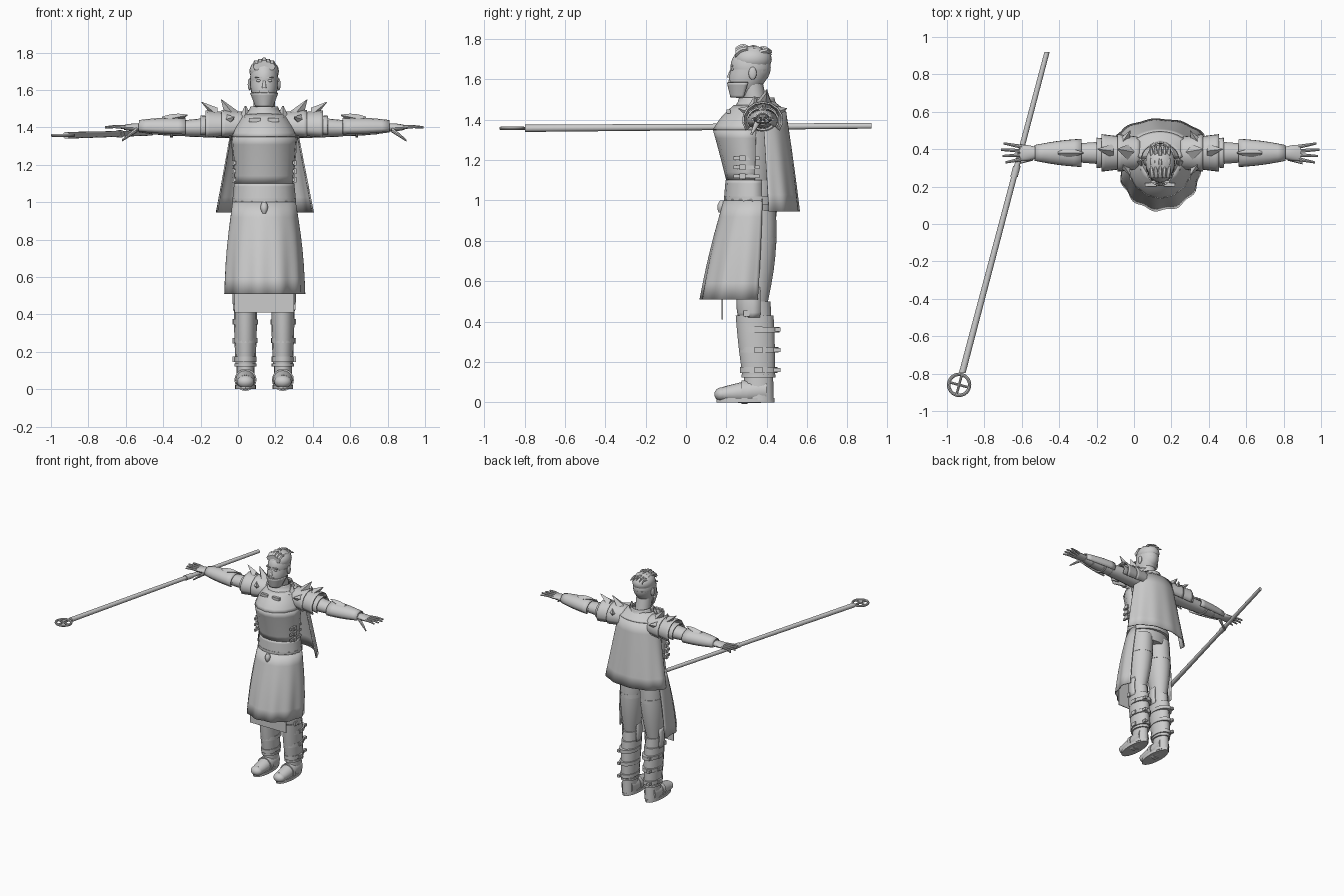
import bpy, bmesh
from math import cos, sin, pi, radians
from mathutils import Vector, Matrix

cube = bpy.data.objects.get("Cube")
if cube:
    bpy.data.objects.remove(cube, do_unlink=True)

shade = (.6, .6, .6, 1)
grey = bpy.data.materials.new("plain_grey")
grey.use_nodes = True
grey.diffuse_color = shade
grey.node_tree.nodes["Principled BSDF"].inputs["Base Color"].default_value = shade

FIGURE_X = .14
# Arcs of open shells, in degrees
FRONT, BACK, OVER, APRON = (175, 365), (0, 180), (-35, 215), (160, 380)
parts = []


def point(x, y, z):
    return Vector((x, y, z))


def finish(name, bm, centre=FIGURE_X):
    bmesh.ops.recalc_face_normals(bm, faces=bm.faces)
    mesh = bpy.data.meshes.new(name)
    bm.to_mesh(mesh)
    bm.free()
    mesh.materials.append(grey)
    part = bpy.data.objects.new(name, mesh)
    part.location.x = centre
    bpy.context.collection.objects.link(part)
    parts.append(part)
    return part


def limb(name, start, end, size, end_size=None, depth=1, end_depth=None, bulge=0, lift=0,
         sides=16, steps=6, arc=None, folds=0, centre=FIGURE_X):
    """Elliptical sections from start to end; an arc leaves an open shell with thickness."""
    end_size = size if end_size is None else end_size
    end_depth = depth if end_depth is None else end_depth
    way = end - start
    along = max(range(3), key=lambda axis: abs(way[axis]))
    wide, deep = [axis for axis in range(3) if axis != along]
    first, last = arc or (0, 360)
    count = sides + 1 if arc else sides
    bm = bmesh.new()
    rows = []
    for step in range(steps + 1):
        t = step / steps
        radius = size + (end_size - size) * t + bulge * sin(pi * t)
        ratio = depth + (end_depth - depth) * t
        row = []
        for i in range(count):
            angle = radians(first + (last - first) * i / sides)
            ripple = radius * (1 + folds * t * cos(11 * angle))
            spot = start.lerp(end, t)
            spot[wide] += ripple * cos(angle)
            spot[deep] += ripple * ratio * sin(angle)
            spot.z += lift * sin(pi * t)
            row.append(bm.verts.new(spot))
        rows.append(row)
    for row, after in zip(rows, rows[1:]):
        for i in range(sides):
            j = (i + 1) % count
            bm.faces.new((row[i], row[j], after[j], after[i]))
    if not arc:
        bm.faces.new(rows[0])
        bm.faces.new(rows[-1])
    part = finish(name, bm, centre)
    if arc:
        solid = part.modifiers.new("thickness", 'SOLIDIFY')
        solid.thickness = .008
        solid.offset = 0


def box(name, spot, *size):
    bm = bmesh.new()
    bmesh.ops.create_cube(bm, size=1, matrix=Matrix.Translation(spot) @ Matrix.Diagonal((*size, 1)))
    finish(name, bm)


def ball(name, spot, *radii):
    bm = bmesh.new()
    bmesh.ops.create_uvsphere(bm, u_segments=20, v_segments=12, radius=1,
                              matrix=Matrix.Translation(spot) @ Matrix.Diagonal((*radii, 1)))
    finish(name, bm)


def band(name, spot, width, size, depth=1):
    """A short strap wrapped round a limb, along the width vector."""
    limb(name, spot - width / 2, spot + width / 2, size, depth=depth, sides=20, steps=1)


up, side, forward = point(0, 0, 1), point(1, 0, 0), point(0, -1, 0)

# Torso
hips, belt, waist = point(0, .34, .9), point(0, .33, 1), point(0, .33, 1.1)
chest, collar, throat = point(0, .33, 1.35), point(0, .35, 1.47), point(0, .35, 1.51)
limb("hips", hips, waist, .16, .14, depth=.65, end_depth=.85, bulge=.01)
limb("upper_body", waist, chest, .14, .17, depth=.8)
limb("shoulders", chest, collar, .17, .11, depth=.75, bulge=.02)
limb("collar", collar - up * .02, throat, .12, .07, end_depth=1.2, arc=BACK, bulge=-.01)
limb("collar_front", collar - up * .02, throat, .12, .07, end_depth=1.2, arc=FRONT, bulge=-.01)

# Ridged breastplate, waist plate and belt
limb("breastplate", waist, chest, .155, .175, depth=.82, end_depth=1.1, sides=8, arc=FRONT)
limb("breastplate_top", chest, collar, .175, .1, depth=1.1, bulge=.01, sides=8, arc=FRONT)
limb("waist_plate", belt, waist, .167, .157, depth=.83, sides=10, arc=APRON)
band("belt", belt, up * .04, .17, .84)
limb("belt_knot", belt + forward * .15, belt + forward * .16 - up * .06, .012, .008, bulge=.01)

# Cloth
limb("skirt", belt, point(0, .285, .51), .165, .21, depth=.85, end_depth=1, bulge=.01,
     sides=48, arc=APRON, folds=.03)
box("inner_panel", point(0, .18, .52), .32, .006, .22)
cape_top = point(0, .38, 1.44)
limb("cape", cape_top, point(0, .41, .945), .165, .257, depth=.68, end_depth=.58,
     sides=44, arc=BACK, folds=.02)
limb("cape_shoulders", collar + up * .02, cape_top, .1, .165, depth=.8, end_depth=.68, arc=BACK)

# Head
chin, temple = point(0, .28, 1.52), point(0, .32, 1.65)
limb("neck", collar - up * .03, temple - up * .05, .058)
ball("skull", temple + up * .01, .076, .1, .1)
limb("jaw", chin, temple, .04, .076, depth=1.3, bulge=.01, sides=24)
limb("beard", chin - up * .01, chin.lerp(temple, .5), .043, .072, depth=1.3, arc=FRONT)
limb("nose", temple + forward * .095, temple + forward * .106 - up * .04, .006, .012)
box("moustache", temple + forward * .1 - up * .06, .05, .018, .012)
ball("hair", point(0, .33, 1.7), .079, .095, .066)
for row in range(3):
    for column in range(-2, 3):
        root = point(column * .02, .245 + row * .05, 1.74 - row * .005 - abs(column) * .008)
        limb("hair_tuft", root, root + point(column * .006, .08, .01), .02, .003,
             lift=.02, sides=6)

# Parts on one side, mirrored afterwards
middle_parts = len(parts)
eye = temple + point(.03, -.09, 0)
ball("eye", eye, .013, .008, .007)
box("eyebrow", eye + up * .017 + forward * .004, .038, .012, .007)
ball("ear", point(.078, .33, 1.63), .01, .02, .032)

# Arm and bracer
shoulder, elbow, wrist = point(.1, .38, 1.405), point(.42, .38, 1.395), point(.67, .38, 1.4)
limb("upper_arm", shoulder, elbow, .078, .052, depth=.85)
limb("forearm", elbow, wrist, .053, .033, depth=.8, bulge=.006)
limb("bracer", elbow, wrist, .073, .039, depth=.72, end_depth=.9, bulge=.005, sides=10, arc=OVER)
limb("elbow_point", elbow.lerp(wrist, .5) + up * .04, elbow + up * .07 - side * .01,
     .02, .003, bulge=.01, sides=4)
for t in (.3, .7):
    band("bracer_strap", elbow.lerp(wrist, t), side * .015, .076 - t * .04, .78)

# Hand
knuckles = wrist + side * .08
limb("palm", wrist - side * .01, knuckles, .03, .044, depth=.7, end_depth=.3, bulge=.004)
for finger in range(4):
    spread = finger - 1.5
    base = knuckles + point(-.01, spread * .022, 0)
    reach = .115 - abs(spread - .3) * .015
    limb("finger", base, base + point(reach, spread * .012, 0), .011, .006, lift=.004, sides=8)
limb("thumb", wrist + point(.01, -.025, -.01), wrist + point(.09, -.055, -.07), .016, .006, sides=8)

# Layered shoulder armour with spikes
for t in (.03, .3):
    limb("shoulder_plate", shoulder.lerp(elbow, t), shoulder.lerp(elbow, t + .37), .083, .098,
         depth=.9, sides=10, arc=OVER)
limb("shoulder_cuff", shoulder.lerp(elbow, .55), shoulder.lerp(elbow, .75), .07, .078, depth=.8, arc=OVER)
limb("outer_spike", shoulder + point(.15, .01, .06), shoulder + point(.235, .02, .13), .04, .002, sides=4)
limb("upper_spike", shoulder + point(.06, 0, .06), shoulder + point(.13, .02, .145), .05, .002, sides=4)
for way in (-1, 1):
    limb("shoulder_fin", shoulder + point(.1, way * .06, .03), shoulder + point(.06, way * .12, .05),
         .035, .002, sides=4)
limb("neck_guard", shoulder + point(0, -.05, .04), shoulder + point(0, -.04, .11), .035, .004, sides=4)
box("chest_clasp", point(.05, .21, 1.44), .06, .02, .02)
for i in range(3):
    strap = waist + point(.157, -.03, .02 + i * .045)
    box("side_strap", strap, .012, .13, .018)
    box("side_buckle", strap + side * .008 + forward * .02, .016, .03, .028)

# Leg
hip, knee, ankle = point(.08, .35, .95), point(.1, .34, .5), point(.1, .36, .1)
limb("thigh", hip, knee, .08, .055, depth=1.2, bulge=.014)
limb("shin", knee, ankle, .056, .046, depth=1.4, bulge=.004)
band("thigh_cuff", hip.lerp(knee, .33), up * .03, .086, 1.18)
limb("knee_guard", knee - up * .08, knee + up * .07, .06, depth=1.3, bulge=.007, sides=8, arc=APRON)
box("knee_buckle", knee + point(.062, -.04, -.06), .012, .03, .03)

# Greave with straps and buckles
limb("greave", knee - up * .07, ankle + up * .03, .062, .053, depth=1.55, bulge=.002, sides=14)
band("greave_rim", ankle + up * .03, up * .015, .06, 1.4)
for i in range(3):
    strap = ankle + up * (.06 + i * .1)
    band("greave_strap", strap, up * .028, .06 + i * .003, 1.55)
    box("greave_buckle", strap + side * .062, .014, .04, .03)
    box("strap_end", strap + point(.03, .09, 0), .02, .035, .02)

# Boot
heel, toe = point(.1, .4, .06), point(.1, .18, .04)
limb("boot", heel, toe, .05, .045, depth=1.2, end_depth=.8, bulge=.006)
limb("boot_ankle", ankle - up * .09, ankle + up * .06, .05, .047, depth=1.5)
ball("boot_toe", toe, .046, .04, .035)
band("boot_strap", heel.lerp(toe, .5), forward * .03, .059)
band("sole", point(.1, .295, .011), up * .022, .055, 2.6)

for part in parts[middle_parts:]:
    part.modifiers.new("both_sides", 'MIRROR')

# Staff with a crossed ring at its head
head, tail = point(-.935, -.86, 1.357), point(-.465, .92, 1.37)
shaft = (tail - head).normalized()
across = shaft.cross(up)
limb("staff", head + shaft * .065, tail, .018, .014, centre=0)
limb("staff_collar", head + shaft * 1.15, head + shaft * 1.21, .02, centre=0)
for way in (shaft, across):
    limb("ring_bar", head - way * .058, head + way * .058, .007, sides=8, centre=0)
bpy.ops.mesh.primitive_torus_add(location=head, major_radius=.056, minor_radius=.009,
                                 major_segments=32, minor_segments=8)
ring = bpy.context.object
ring.name = "staff_ring"
ring.data.materials.append(grey)
parts.append(ring)

# Smooth shading with sharp edges kept
bpy.ops.object.select_all(action='DESELECT')
for part in parts:
    part.select_set(True)
bpy.context.view_layer.objects.active = ring
bpy.ops.object.shade_smooth_by_angle(angle=radians(38))
